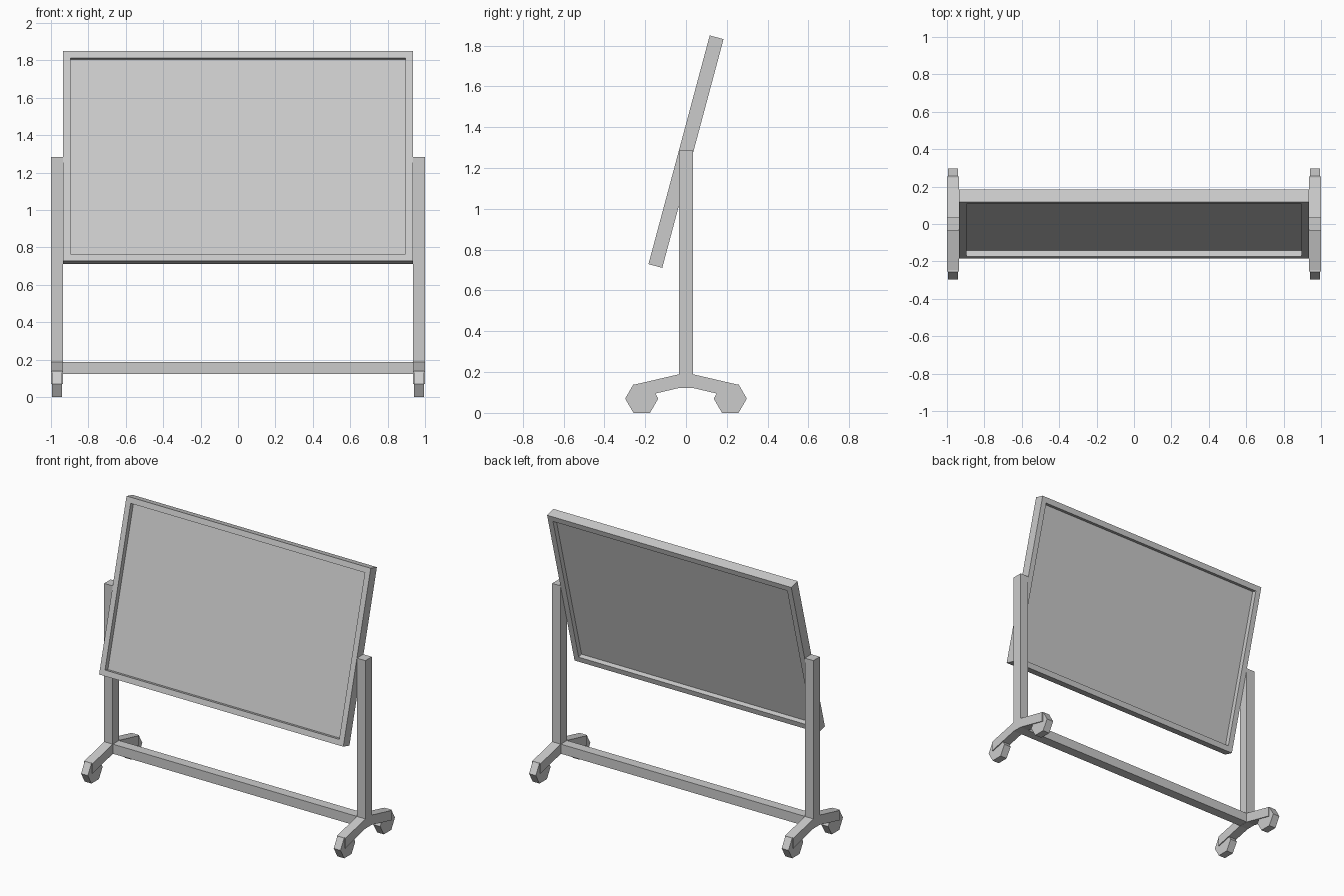
import bpy, bmesh, math
from mathutils import Matrix

cube = bpy.data.objects.get("Cube")
if cube:
    bpy.data.objects.remove(cube, do_unlink=True)

grey = bpy.data.materials.new("light grey")
grey.use_nodes = True
COLOUR = (0.6, 0.6, 0.6, 1)
grey.diffuse_color = COLOUR
grey.node_tree.nodes["Principled BSDF"].inputs["Base Color"].default_value = COLOUR


def finish(name, bm):
    bmesh.ops.recalc_face_normals(bm, faces=bm.faces)
    mesh = bpy.data.meshes.new(name)
    bm.to_mesh(mesh)
    bm.free()
    mesh.materials.append(grey)
    obj = bpy.data.objects.new(name, mesh)
    bpy.context.collection.objects.link(obj)
    return obj


def box(name, size, centre):
    bm = bmesh.new()
    bmesh.ops.create_cube(bm, size=1, matrix=Matrix.Translation(centre) @ Matrix.Diagonal((*size, 1)))
    return finish(name, bm)


def side_profile(name, points, x, width):
    """Extrude a (y, z) outline along x, centred on x."""
    bm = bmesh.new()
    face = bm.faces.new([bm.verts.new((x - width / 2, y, z)) for y, z in points])
    new = bmesh.ops.extrude_face_region(bm, geom=[face])["geom"]
    bmesh.ops.translate(bm, vec=(width, 0, 0), verts=[v for v in new if isinstance(v, bmesh.types.BMVert)])
    return finish(name, bm)


# Tilting board: a slab with both faces inset and sunk to a thin panel
WIDTH, HEIGHT, DEPTH, BORDER, SINK = 1.87, 1.16, 0.07, 0.054, 0.033
board = box("board", (WIDTH, DEPTH, HEIGHT), (0, 0, 0))
bm = bmesh.new()
bm.from_mesh(board.data)
faces = [f for f in bm.faces if abs(f.normal.y) > 0.9]
bmesh.ops.inset_individual(bm, faces=faces, thickness=BORDER)
for panel in faces:
    inward = -panel.normal * SINK
    rim = bmesh.ops.extrude_face_region(bm, geom=[panel])["geom"]
    bmesh.ops.translate(bm, vec=inward, verts=[v for v in rim if isinstance(v, bmesh.types.BMVert)])
bmesh.ops.delete(bm, geom=[f for f in faces if f.is_valid], context="FACES")
bm.to_mesh(board.data)
bm.free()
board.location = (0, 0, 1.28)
board.rotation_euler.x = math.radians(-15)

# Stand: crossbar, then a post, splayed foot and two casters on each side
box("crossbar", (1.87, 0.068, 0.066), (0, 0, 0.156))
foot = [(-0.255, 0.138), (-0.035, 0.189), (0.035, 0.189), (0.255, 0.138),
        (0.255, 0.07), (0.035, 0.122), (-0.035, 0.122), (-0.255, 0.07)]
for side, sign in (("left", 1), ("right", -1)):
    x = sign * 0.9675
    box(side + "_post", (0.065, 0.07, 1.096), (x, 0, 0.737))
    side_profile(side + "_foot", foot, x, 0.065)
    for end, y in (("front", -0.217), ("back", 0.217)):
        hexagon = [(y + 0.081 * math.cos(i * math.pi / 3), 0.07 + 0.081 * math.sin(i * math.pi / 3))
                   for i in range(6)]
        side_profile(f"{side}_{end}_caster", hexagon, x, 0.052)
